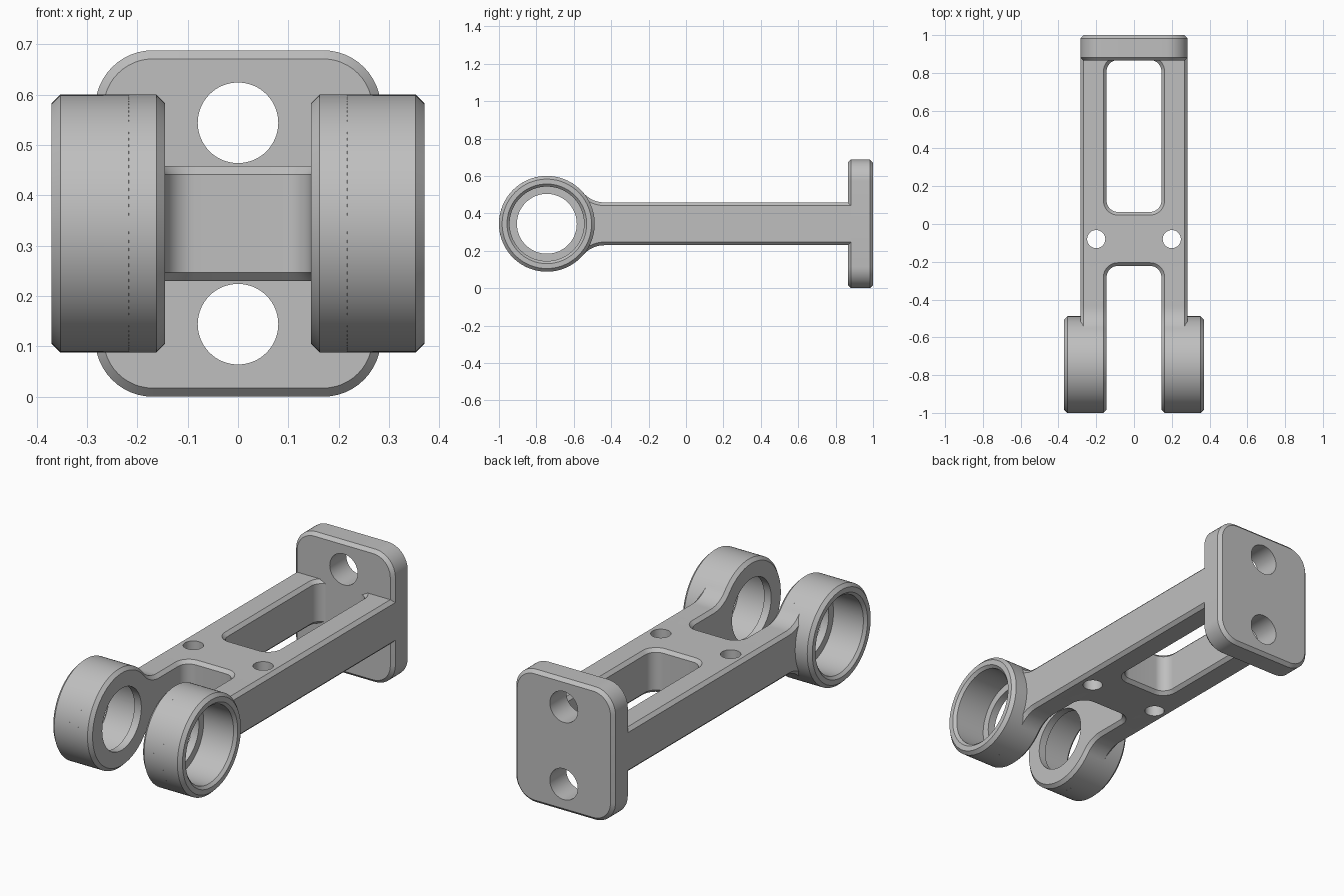
import bpy, bmesh
from math import sin, cos, pi, sqrt, atan2
from mathutils import Vector

if "Cube" in bpy.data.objects:
    bpy.data.objects.remove(bpy.data.objects["Cube"])

grey = bpy.data.materials.new("plain_grey")
grey.use_nodes = True
grey.diffuse_color = (0.52, 0.52, 0.52, 1)
grey.node_tree.nodes["Principled BSDF"].inputs["Base Color"].default_value = grey.diffuse_color

MID = 0.344            # height of the centre line
CH = 0.017             # chamfer size
IN, OUT = 0.145, 0.284 # inner and outer faces of the arms
HALF = 0.1145          # half thickness of the arms
RING_Y, RING_R = -0.744, 0.256


def arc(cx, cy, r, a0, a1, n=12):
    return [(cx + r * cos(a0 + (a1 - a0) * i / n), cy + r * sin(a0 + (a1 - a0) * i / n))
            for i in range(n + 1)]


def inset(pts, d):
    """Move a counter-clockwise outline inwards by d."""
    result = []
    for i, p in enumerate(pts):
        p = Vector(p)
        e1 = (p - Vector(pts[i - 1])).normalized()
        e2 = (Vector(pts[(i + 1) % len(pts)]) - p).normalized()
        n1, n2 = Vector((-e1.y, e1.x)), Vector((-e2.y, e2.x))
        result.append(p + (n1 + n2) * d / (1 + n1.dot(n2)))
    return result


def skin(name, loops):
    """Join matching closed loops of points into a capped solid."""
    bm = bmesh.new()
    rows = [[bm.verts.new(p) for p in loop] for loop in loops]
    for a, b in zip(rows, rows[1:]):
        for i in range(len(a)):
            j = (i + 1) % len(a)
            bm.faces.new((a[i], a[j], b[j], b[i]))
    bm.faces.new(rows[0])
    bm.faces.new(rows[-1])
    bmesh.ops.recalc_face_normals(bm, faces=bm.faces)
    mesh = bpy.data.meshes.new(name)
    bm.to_mesh(mesh)
    bm.free()
    mesh.materials.append(grey)
    ob = bpy.data.objects.new(name, mesh)
    bpy.context.collection.objects.link(ob)
    return ob


def place(axis, p, t):
    a, b = p
    return {"x": (t, a, b), "y": (a, t, b), "z": (a, b, t)}[axis]


def prism(name, pts, axis, lo, hi, ch=CH, side=1):
    """Extrude an outline along an axis, chamfered at both ends."""
    small = inset(pts, ch) if ch else pts
    steps = [(small, lo), (pts, lo + ch), (pts, hi - ch), (small, hi)] if ch else [(pts, lo), (pts, hi)]
    return skin(name, [[place(axis, p, t * side) for p in o] for o, t in steps])


def circle(cx, cy, r, n=64):
    return arc(cx, cy, r, 0, 2 * pi, n)[:-1]


def cut(ob, cutters):
    for c in cutters:
        c.hide_render = True
        mod = ob.modifiers.new("cut", "BOOLEAN")
        mod.operation = "DIFFERENCE"
        mod.solver = "EXACT"
        mod.object = c
        bpy.context.view_layer.objects.active = ob
        bpy.ops.object.modifier_apply(modifier=mod.name)


parts, helpers = [], []

# Mounting plate with two bolt holes
r, h = 0.115, MID
corners = [(OUT - r, h - r, 0), (r - OUT, h - r, 1), (r - OUT, r - h, 2), (OUT - r, r - h, 3)]
outline = [p for x, z, k in corners for p in arc(x, MID + z, r, k * pi / 2, (k + 1) * pi / 2)]
plate = prism("mounting_plate", outline, "y", 0.865, 1.0)
bolts = [prism("bolt_hole", circle(0, MID + dz, 0.08), "y", 0.8, 1.1, 0) for dz in (-0.2, 0.2)]
cut(plate, bolts)
parts.append(plate)
helpers += bolts

# Pin holes through the crossbar and arms
pins = [prism("pin_hole", circle(s * 0.2, -0.08, 0.048, 48), "z", 0, 0.7, 0) for s in (-1, 1)]
helpers += pins

# Side outline of an arm: straight bar flaring into the round eye
f = 0.15
dy = sqrt((RING_R + f) ** 2 - (HALF + f) ** 2)
tilt = atan2(HALF + f, dy)
top = arc(RING_Y + dy, MID + HALF + f, f, -pi / 2, tilt - pi)
eye = arc(RING_Y, MID, RING_R, tilt, 2 * pi - tilt, 80)
low = arc(RING_Y + dy, MID - HALF - f, f, pi - tilt, pi / 2)
side_outline = ([(0.92, MID - HALF), (0.92, MID + HALF)] + top + eye[1:-1] + low)

# Bore outline: small through hole, wide counterbore, chamfered mouth
bore = [(0.1, 0.16), (0.185, 0.16), (0.185, 0.199), (0.356, 0.199), (0.412, 0.255)]

for s, word in ((1, "left"), (-1, "right")):
    arm = prism(word + "_arm", side_outline, "x", IN, OUT, CH, s)
    ring = prism(word + "_bearing_ring", circle(RING_Y, MID, RING_R, 96), "x", 0.2, 0.37, CH, s)
    cutter = skin("bore_cutter", [[place("x", p, s * x) for p in circle(RING_Y, MID, rad, 80)]
                                  for x, rad in bore])
    cut(arm, [cutter, pins[0 if s < 0 else 1]])
    cut(ring, [cutter])
    parts += [arm, ring]
    helpers.append(cutter)


# Crossbar and rear web, with rounded inside corners against the arms
def front_edge(y, r=0.06):
    return ([(-IN, y - r - 0.02)] + arc(r - IN, y - r, r, pi, pi / 2)
            + arc(IN - r, y - r, r, pi / 2, 0) + [(IN, y - r - 0.02), (0.26, y - r - 0.02)])


def back_edge(y):
    return [(-x, -z) for x, z in front_edge(-y)]


def left_end(y):
    return [(-0.26, y - 0.08)]


bar = prism("crossbar", front_edge(-0.222) + [(0.26, 0.144)] + back_edge(0.064)[:-1]
            + [(-0.26, 0.144)] + left_end(-0.222), "z", MID - HALF, MID + HALF)
cut(bar, pins)
web = prism("rear_web", front_edge(0.868) + [(0.26, 0.93), (-0.26, 0.93)] + left_end(0.868),
            "z", MID - HALF, MID + HALF)
parts += [bar, web]

for ob in helpers:
    bpy.data.objects.remove(ob)

# Smooth round walls, crisp chamfers
bpy.ops.object.select_all(action="DESELECT")
for ob in parts:
    ob.select_set(True)
bpy.context.view_layer.objects.active = parts[0]
bpy.ops.object.shade_smooth_by_angle(angle=0.5)
